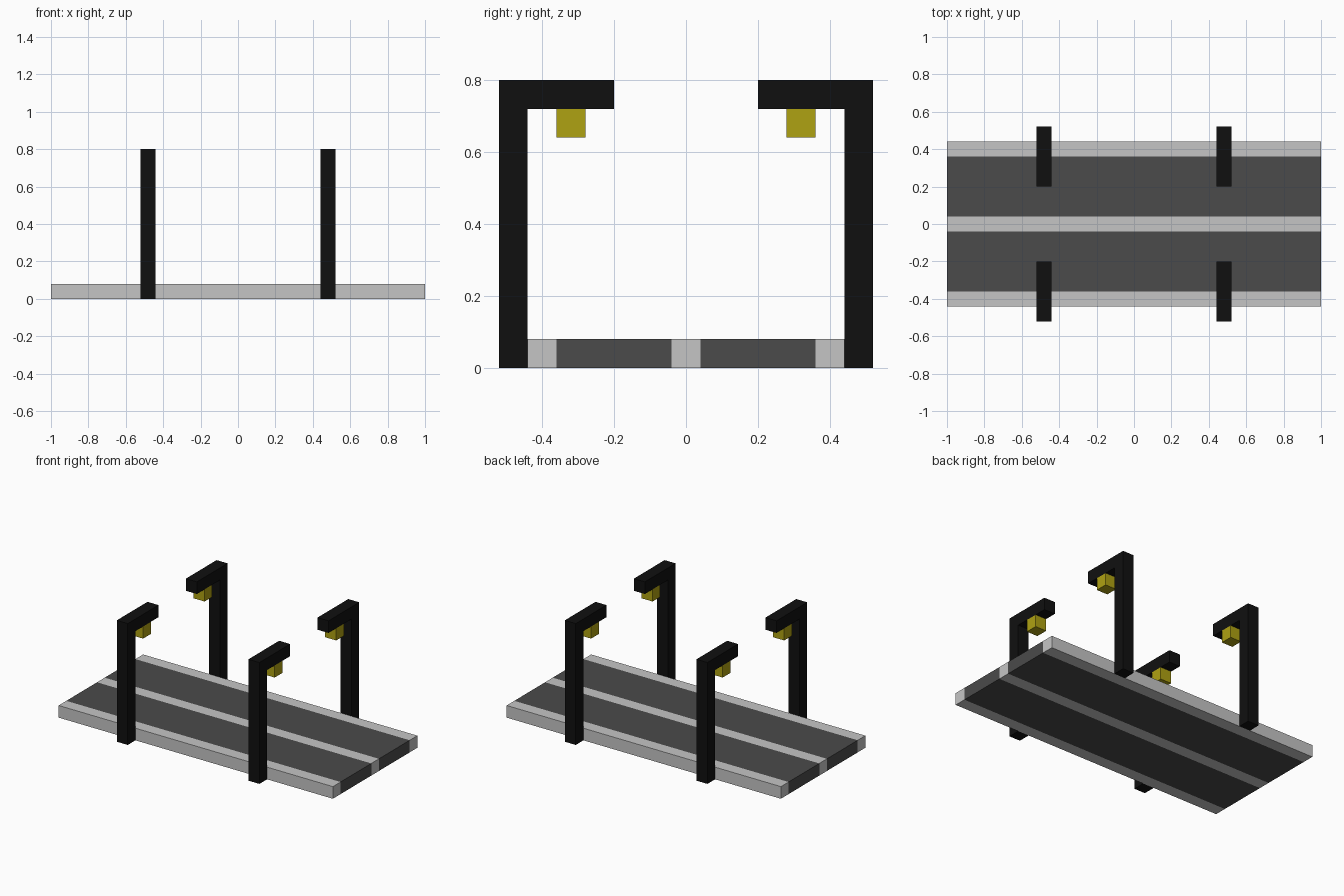
import bpy, bmesh

if "Cube" in bpy.data.objects:
    bpy.data.objects.remove(bpy.data.objects["Cube"])


def material(name, r, g, b):
    m = bpy.data.materials.new(name)
    m.diffuse_color = (r, g, b, 1.0)
    m.use_nodes = True
    m.node_tree.nodes["Principled BSDF"].inputs["Base Color"].default_value = m.diffuse_color
    return m


PALE = material("pale_concrete", 0.56, 0.56, 0.56)
ASPHALT = material("dark_asphalt", 0.07, 0.07, 0.07)
BLACK = material("black_metal", 0.005, 0.005, 0.005)
YELLOW = material("yellow_lamp", 0.43, 0.36, 0.006)


def finish(name, bm, mats):
    bmesh.ops.recalc_face_normals(bm, faces=bm.faces[:])
    mesh = bpy.data.meshes.new(name)
    bm.to_mesh(mesh)
    bm.free()
    for m in mats:
        mesh.materials.append(m)
    obj = bpy.data.objects.new(name, mesh)
    bpy.context.collection.objects.link(obj)
    return obj


def extrude_profile(points, x0, x1):
    """Extrude a closed y-z outline along x."""
    bm = bmesh.new()
    face = bm.faces.new([bm.verts.new((x0, y, z)) for y, z in points])
    ext = bmesh.ops.extrude_face_region(bm, geom=[face])["geom"]
    verts = [v for v in ext if isinstance(v, bmesh.types.BMVert)]
    bmesh.ops.translate(bm, verts=verts, vec=(x1 - x0, 0, 0))
    return bm


# Road slab, cut lengthwise into kerbs, lanes and a centre line
road = extrude_profile([(-0.44, 0), (0.44, 0), (0.44, 0.08), (-0.44, 0.08)], -1, 1)
for y in (-0.36, -0.04, 0.04, 0.36):
    bmesh.ops.bisect_plane(road, geom=road.verts[:] + road.edges[:] + road.faces[:],
                           plane_co=(0, y, 0), plane_no=(0, 1, 0))
for f in road.faces:
    f.material_index = 1 if 0.04 < abs(f.calc_center_median().y) < 0.36 else 0
finish("road", road, [PALE, ASPHALT])

# Four street lights: bent post plus hanging lamp, mirrored across the road
for x, end in ((-0.48, "left"), (0.48, "right")):
    for s, side in ((-1, "front"), (1, "back")):
        post = [(0.52, 0), (0.52, 0.8), (0.2, 0.8), (0.2, 0.72), (0.44, 0.72), (0.44, 0)]
        lamp = [(0.28, 0.64), (0.36, 0.64), (0.36, 0.72), (0.28, 0.72)]
        for part, outline, mat in (("light_post", post, BLACK), ("lamp", lamp, YELLOW)):
            bm = extrude_profile([(s * y, z) for y, z in outline], x - 0.04, x + 0.04)
            finish(f"{side}_{end}_{part}", bm, [mat])
